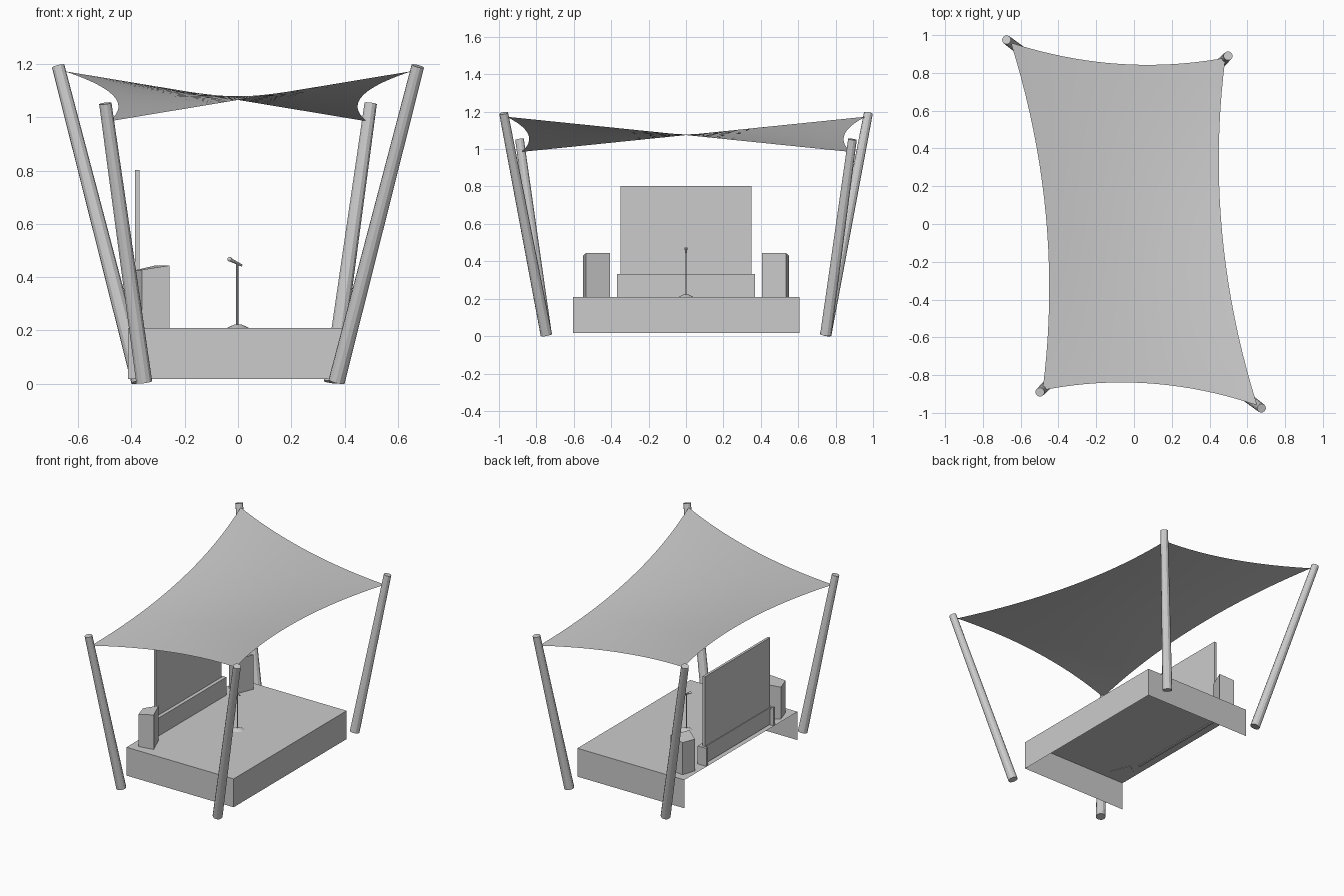
import bpy, bmesh, math
from mathutils import Vector

if "Cube" in bpy.data.objects:
    bpy.data.objects.remove(bpy.data.objects["Cube"])


def mesh_object(name, verts, faces):
    me = bpy.data.meshes.new(name)
    me.from_pydata([tuple(v) for v in verts], [], faces)
    ob = bpy.data.objects.new(name, me)
    bpy.context.collection.objects.link(ob)
    return ob


def rod(name, a, b, r1, r2, sides=12):
    """Tapered cylinder from a to b."""
    a, b = Vector(a), Vector(b)
    d = b - a
    bpy.ops.mesh.primitive_cone_add(vertices=sides, radius1=r1, radius2=r2,
                                    depth=d.length, location=(a + b) / 2)
    ob = bpy.context.object
    ob.name = name
    ob.rotation_euler = d.to_track_quat('Z', 'Y').to_euler()
    return ob


def box(name, x, y, z, skip=()):
    """Box from ranges; skip removes faces by outward direction."""
    verts = [(i, j, k) for i in x for j in y for k in z]
    faces = {'-x': (0, 1, 3, 2), '+x': (4, 6, 7, 5), '-y': (0, 4, 5, 1),
             '+y': (2, 3, 7, 6), '-z': (0, 2, 6, 4), '+z': (1, 5, 7, 3)}
    return mesh_object(name, verts, [f for k, f in faces.items() if k not in skip])


def prism(name, plan, z0, tops):
    n = len(plan)
    verts = [(x, y, z0) for x, y in plan] + [(x, y, t) for (x, y), t in zip(plan, tops)]
    faces = [tuple(reversed(range(n))), tuple(range(n, 2 * n))]
    faces += [(i, (i + 1) % n, n + (i + 1) % n, n + i) for i in range(n)]
    ob = mesh_object(name, verts, faces)
    bm = bmesh.new()
    bm.from_mesh(ob.data)
    bmesh.ops.recalc_face_normals(bm, faces=bm.faces)
    bm.to_mesh(ob.data)
    bm.free()
    return ob


# Leaning poles: a tall and a short one, repeated by half a turn
for s, side in ((1, "front"), (-1, "back")):
    rod(f"tall_pole_{side}", (0.37 * s, -0.747 * s, 0.008),
        (0.675 * s, -0.975 * s, 1.192), 0.031, 0.024)
    rod(f"short_pole_{side}", (-0.352 * s, -0.747 * s, 0.006),
        (-0.498 * s, -0.89 * s, 1.052), 0.031, 0.024)

# Twisted sail canopy: Coons patch between four sagging edges
T, S = Vector((0.652, -0.96, 1.173)), Vector((0.484, 0.88, 0.985))
half = lambda v: Vector((-v.x, -v.y, v.z))
c00, c10, c11, c01 = half(S), T, S, half(T)


def edge(a, b, t, sag):
    return a.lerp(b, t) + Vector(sag) * 4 * t * (1 - t)


def sail(u, v):
    front, back = edge(c00, c10, u, (0, 0.076, 0)), edge(c01, c11, u, (0, -0.072, 0))
    left, right = edge(c00, c01, v, (0.102, 0, 0)), edge(c10, c11, v, (-0.102, 0, 0))
    return (front.lerp(back, v) + left.lerp(right, u)
            - c00.lerp(c10, u).lerp(c01.lerp(c11, u), v))


N = 20
canopy = mesh_object(
    "sail_canopy",
    [sail(i / N, j / N) for j in range(N + 1) for i in range(N + 1)],
    [(j * (N + 1) + i, j * (N + 1) + i + 1, (j + 1) * (N + 1) + i + 1, (j + 1) * (N + 1) + i)
     for j in range(N) for i in range(N)])
canopy.data.shade_smooth()

# Stage deck with skirts on three sides, open below and at the rear
box("stage_deck", (-0.413, 0.39), (-0.604, 0.606), (0.018, 0.21), skip=('-x', '-z'))

# Backdrop screen and its open-backed housing
box("screen", (-0.386, -0.369), (-0.35, 0.35), (0.215, 0.803))
box("housing_front", (-0.36, -0.345), (-0.368, 0.368), (0.205, 0.332))
box("housing_top", (-0.39, -0.36), (-0.368, 0.368), (0.318, 0.332))
for s in (1, -1):
    box(f"housing_end_{'back' if s > 0 else 'front'}", (-0.41, -0.36),
        sorted((s * 0.352, s * 0.368)), (0.21, 0.332))

# Wedge speakers turned towards the middle
for s, side in ((1, "back"), (-1, "front")):
    prism(f"speaker_{side}",
          [(-0.257, s * 0.535), (-0.31, s * 0.407), (-0.39, s * 0.46), (-0.36, s * 0.552)],
          0.208, [0.444, 0.444, 0.425, 0.428])

# Microphone on a stand
rod("mic_base", (0, 0, 0.209), (0, 0, 0.222), 0.042, 0.014, 16)
rod("mic_stand", (-0.003, 0, 0.215), (-0.003, 0, 0.452), 0.004, 0.004, 8)
rod("mic_handle", (0.016, 0, 0.443), (-0.028, 0, 0.465), 0.004, 0.007, 10)
bpy.ops.mesh.primitive_uv_sphere_add(segments=10, ring_count=6, radius=0.009,
                                     location=(-0.031, 0, 0.467))
bpy.context.object.name = "mic_head"
bpy.ops.object.shade_smooth()
